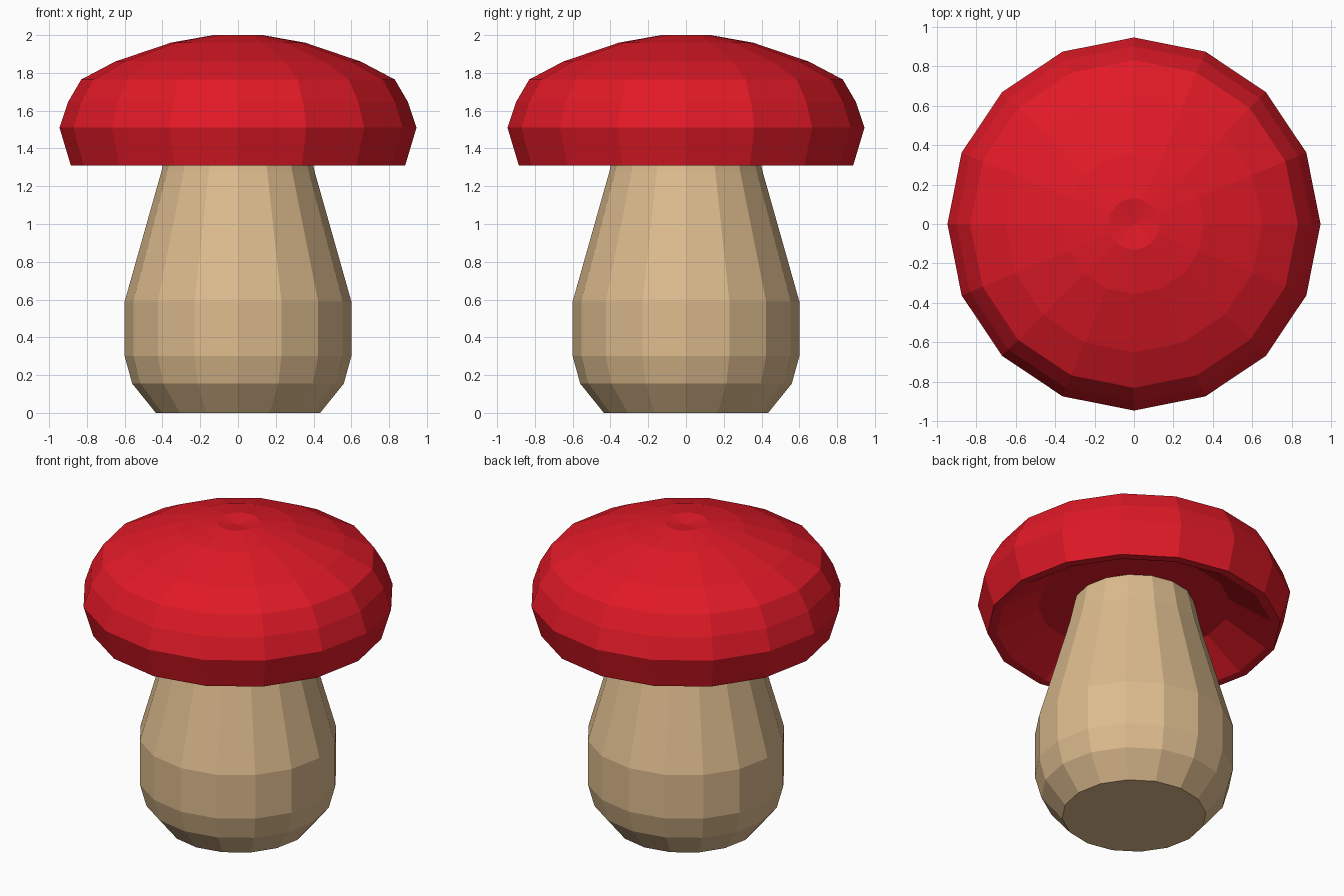
import bpy, bmesh
from math import cos, sin, pi

if "Cube" in bpy.data.objects:
    bpy.data.objects.remove(bpy.data.objects["Cube"])

SIDES = 16


def material(name, color):
    mat = bpy.data.materials.new(name)
    mat.diffuse_color = color
    mat.use_nodes = True
    mat.node_tree.nodes["Principled BSDF"].inputs["Base Color"].default_value = mat.diffuse_color
    return mat


def lathe(name, profile, mat):
    """Revolve (radius, z) points; radius 0 makes a pole."""
    bm = bmesh.new()
    rings = []
    for r, z in profile:
        n = 1 if r == 0 else SIDES
        rings.append([bm.verts.new((r * cos(2 * pi * i / SIDES),
                                    r * sin(2 * pi * i / SIDES), z)) for i in range(n)])
    for a, b in zip(rings, rings[1:]):
        for i in range(SIDES):
            j = (i + 1) % SIDES
            corners = [a[i % len(a)], a[j % len(a)], b[j % len(b)], b[i % len(b)]]
            bm.faces.new(list(dict.fromkeys(corners)))
    bmesh.ops.recalc_face_normals(bm, faces=bm.faces)
    mesh = bpy.data.meshes.new(name)
    bm.to_mesh(mesh)
    bm.free()
    mesh.materials.append(mat)
    obj = bpy.data.objects.new(name, mesh)
    bpy.context.collection.objects.link(obj)
    return obj


red = material("cap_red", (0.75, 0.01, 0.02, 1))
tan = material("stem_tan", (0.72, 0.50, 0.27, 1))

# Bulbous stem, tapering up to the underside of the cap
lathe("stem", [(0, 0), (0.435, 0), (0.56, 0.155), (0.6, 0.3), (0.6, 0.59),
               (0.405, 1.28), (0.375, 1.42), (0.36, 1.48), (0, 1.48)], tan)

# Domed cap with dimpled crown, turned-in rim and hollow underside
lathe("cap", [(0, 1.98), (0.13, 2.0), (0.355, 1.96), (0.65, 1.86), (0.83, 1.765),
              (0.9, 1.645), (0.945, 1.51), (0.885, 1.31), (0.83, 1.31),
              (0.58, 1.47), (0, 1.47)], red)
